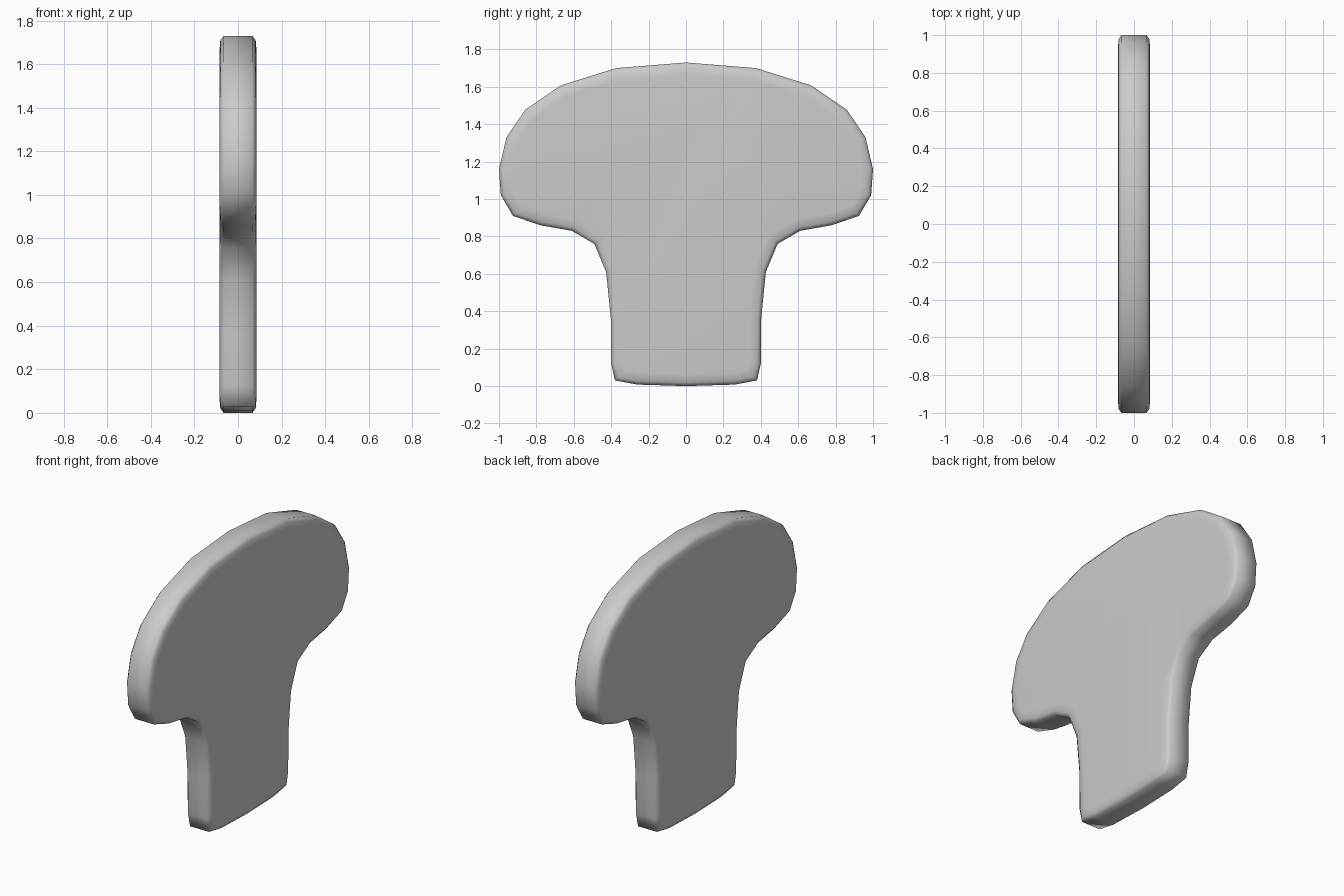
import bpy, bmesh
from mathutils import Vector

if "Cube" in bpy.data.objects:
    bpy.data.objects.remove(bpy.data.objects["Cube"])

# Half outline (y, z) from crown to base
half = [(0, 1.73), (0.375, 1.70), (0.67, 1.607), (0.86, 1.477), (0.96, 1.33),
        (1.0, 1.16), (0.99, 1.02), (0.925, 0.91), (0.78, 0.86), (0.61, 0.83),
        (0.49, 0.76), (0.427, 0.61), (0.402, 0.36), (0.40, 0.12), (0.38, 0.03),
        (0.26, 0.008), (0, 0.0)]
outline = [Vector(p) for p in half] + [Vector((-y, z)) for y, z in half[-2:0:-1]]
n = len(outline)


def inset(d):
    """Outline moved inward by d with mitred corners."""
    pts = []
    for i, p in enumerate(outline):
        a = (p - outline[i - 1]).normalized()
        b = (outline[(i + 1) % n] - p).normalized()
        na, nb = Vector((a.y, -a.x)), Vector((b.y, -b.x))
        m = (na + nb).normalized()
        pts.append(p + m * d / max(m.dot(na), 0.5))
    return pts


# Rings across the thickness: (x, inset) give the softly rounded rim
rings = [(-0.085, 0.065), (-0.081, 0.02), (-0.066, 0.0),
         (0.066, 0.0), (0.081, 0.02), (0.085, 0.065)]
bm = bmesh.new()
loops = [[bm.verts.new((x, p.x, p.y)) for p in inset(d)] for x, d in rings]
for a, b in zip(loops, loops[1:]):
    for i in range(n):
        j = (i + 1) % n
        bm.faces.new((a[i], a[j], b[j], b[i]))
bm.faces.new(loops[0])
bm.faces.new(loops[-1][::-1])
bmesh.ops.recalc_face_normals(bm, faces=bm.faces)
for f in bm.faces:
    f.smooth = True

mesh = bpy.data.meshes.new("mushroom_panel")
bm.to_mesh(mesh)
bm.free()
panel = bpy.data.objects.new("mushroom_panel", mesh)
bpy.context.collection.objects.link(panel)
bpy.context.view_layer.objects.active = panel
panel.select_set(True)
bpy.ops.object.shade_smooth_by_angle(angle=1.05)
